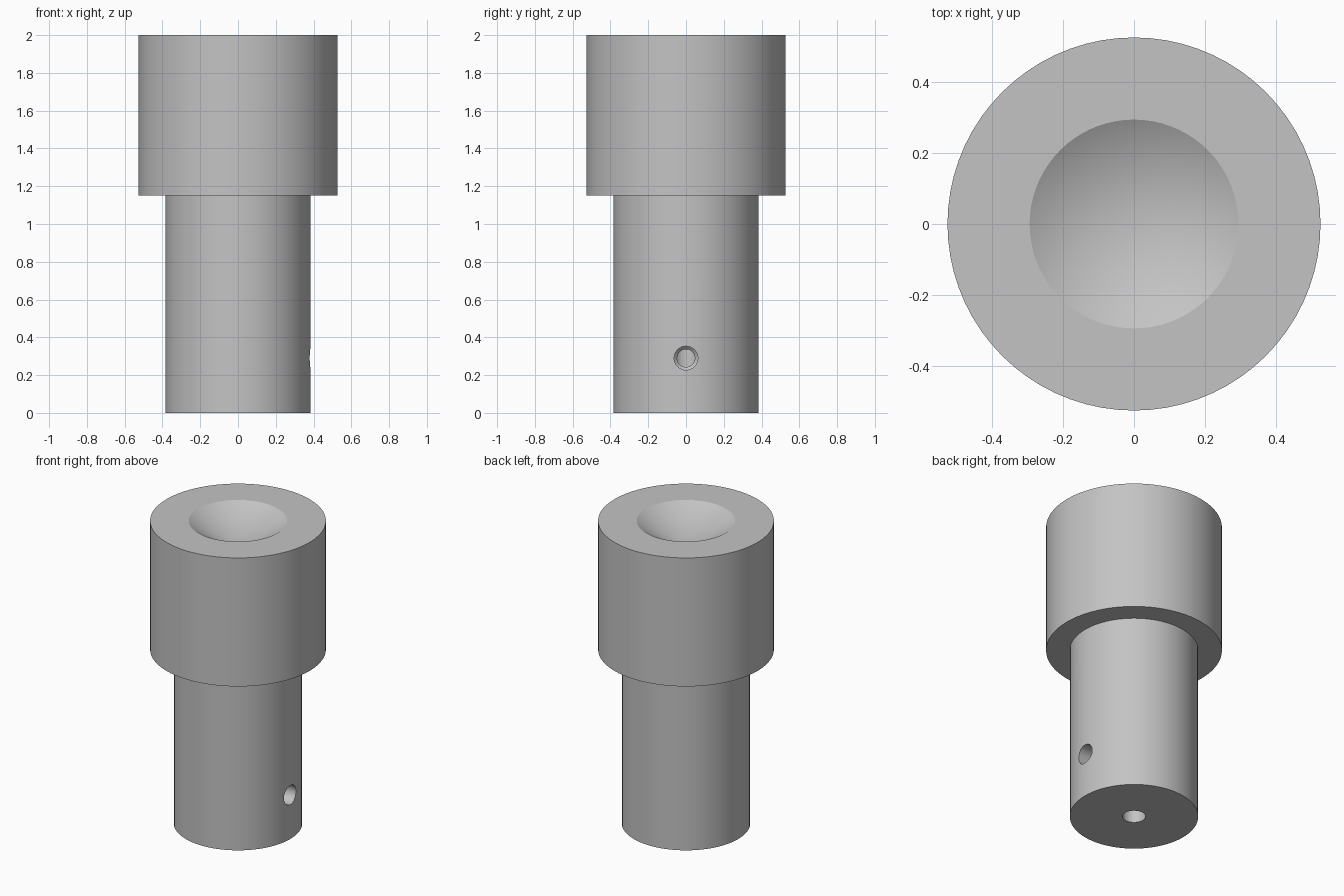
import bpy, math
from mathutils import Vector

if "Cube" in bpy.data.objects:
    bpy.data.objects.remove(bpy.data.objects["Cube"], do_unlink=True)

SIDES = 72
HEAD_R, SHAFT_R, SHOULDER_Z, TOP_Z = 0.527, 0.385, 1.15, 2.0
DIMPLE_R, DIMPLE_DEPTH = 0.295, 0.17
SCREW_Z = 0.29

grey = bpy.data.materials.new("plain grey")
grey.use_nodes = True
COLOUR = (0.55, 0.55, 0.55, 1)
grey.diffuse_color = COLOUR
grey.node_tree.nodes["Principled BSDF"].inputs["Base Color"].default_value = COLOUR


def lathe(name, profile, sides=SIDES):
    """Revolve an (r, z) profile, which starts and ends on the axis."""
    verts, faces, rings = [], [], []
    for r, z in profile:
        count = sides if r > 0 else 1
        rings.append([len(verts) + i for i in range(count)])
        for i in range(count):
            a = math.tau * i / sides
            verts.append(Vector((r * math.cos(a), r * math.sin(a), z)))
    for low, high in zip(rings, rings[1:]):
        for i in range(sides):
            j = (i + 1) % sides
            if len(low) == 1:
                faces.append((low[0], high[j], high[i]))
            elif len(high) == 1:
                faces.append((low[i], low[j], high[0]))
            else:
                faces.append((low[i], low[j], high[j], high[i]))
    mesh = bpy.data.meshes.new(name)
    mesh.from_pydata(verts, [], faces)
    mesh.materials.append(grey)
    obj = bpy.data.objects.new(name, mesh)
    bpy.context.collection.objects.link(obj)
    return obj


# Stepped pin with a conical dimple in its head
pin = lathe("stepped_pin", [
    (0, 0), (SHAFT_R, 0), (SHAFT_R, SHOULDER_Z), (HEAD_R, SHOULDER_Z),
    (HEAD_R, TOP_Z), (DIMPLE_R, TOP_Z), (0, TOP_Z - DIMPLE_DEPTH)])

# Blind bore up the axis from the base
axial = lathe("axial_bore_cutter", [
    (0, -0.1), (0.07, -0.1), (0.07, 0.5), (0, 0.54)], 32)

# Stepped cross hole from the left side into the axial bore
cross = lathe("cross_hole_cutter", [
    (0, 0.01), (0.047, 0.01), (0.047, 0.2), (0.063, 0.216), (0.063, 0.6), (0, 0.6)], 32)
cross.rotation_euler = (0, math.pi / 2, 0)
cross.location = (0, 0, SCREW_Z)

for cutter in (axial, cross):
    cutter.hide_render = True
    cut = pin.modifiers.new(cutter.name, "BOOLEAN")
    cut.operation = "DIFFERENCE"
    cut.solver = "EXACT"
    cut.object = cutter
    bpy.context.view_layer.objects.active = pin
    bpy.ops.object.modifier_apply(modifier=cut.name)
for cutter in (axial, cross):
    bpy.data.objects.remove(cutter, do_unlink=True)

bpy.ops.object.select_all(action="DESELECT")
pin.select_set(True)
bpy.context.view_layer.objects.active = pin
bpy.ops.object.shade_smooth_by_angle(angle=math.radians(25))
